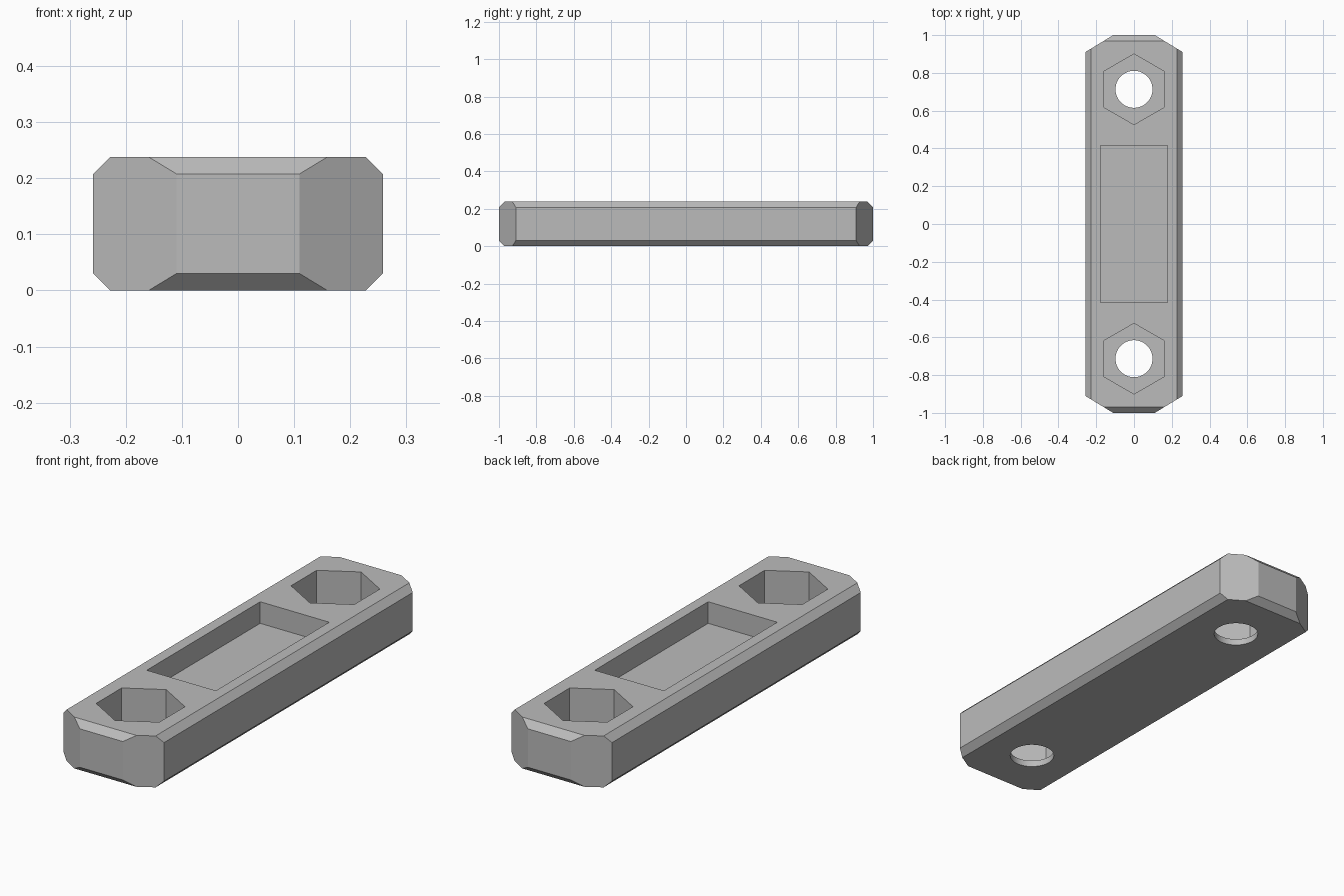
import bpy, bmesh
from math import sin, cos, pi, radians
from mathutils import Vector

cube = bpy.data.objects.get("Cube")
if cube:
    bpy.data.objects.remove(cube, do_unlink=True)

HALF_W, HALF_L, HEIGHT = 0.258, 1.0, 0.238
CHAMFER = 0.03
END_W, SIDE_L = 0.11, 0.91       # where the corner cuts meet the end and the side
HOLE_Y, HOLE_R, HEX_R = 0.713, 0.098, 0.187
HEX_FLOOR = 0.03
POCKET_W, POCKET_L, POCKET_DEPTH = 0.177, 0.415, 0.10
OVER = 0.1                       # how far cutters overshoot the surface

grey = bpy.data.materials.new("plain grey")
grey.use_nodes = True
COLOUR = (0.5, 0.5, 0.5, 1)
grey.diffuse_color = COLOUR
grey.node_tree.nodes["Principled BSDF"].inputs["Base Color"].default_value = COLOUR


def prism(name, outline, z0, z1, planes=()):
    """Extrude an outline upward, then trim it with (point, normal) planes."""
    bm = bmesh.new()
    base = bm.faces.new([bm.verts.new((x, y, z0)) for x, y in outline])
    top = bmesh.ops.extrude_face_region(bm, geom=[base])
    verts = [v for v in top["geom"] if isinstance(v, bmesh.types.BMVert)]
    bmesh.ops.translate(bm, vec=(0, 0, z1 - z0), verts=verts)
    for point, normal in planes:
        cut = bmesh.ops.bisect_plane(bm, geom=bm.verts[:] + bm.edges[:] + bm.faces[:],
                                     dist=1e-5, plane_co=point, plane_no=normal,
                                     clear_outer=True)
        rim = [e for e in cut["geom_cut"] if isinstance(e, bmesh.types.BMEdge)]
        bmesh.ops.contextual_create(bm, geom=rim)
    bmesh.ops.recalc_face_normals(bm, faces=bm.faces)
    mesh = bpy.data.meshes.new(name)
    bm.to_mesh(mesh)
    bm.free()
    mesh.materials.append(grey)
    obj = bpy.data.objects.new(name, mesh)
    bpy.context.collection.objects.link(obj)
    return obj


def polygon(radius, sides, y):
    return [(radius * sin(2 * pi * i / sides), y + radius * cos(2 * pi * i / sides))
            for i in range(sides)]


def rectangle(w, l):
    return [(-w, -l), (w, -l), (w, l), (-w, l)]


# Bar with cut corners, its long and end edges chamfered above and below
outline = [(END_W, -HALF_L), (HALF_W, -SIDE_L), (HALF_W, SIDE_L), (END_W, HALF_L),
           (-END_W, HALF_L), (-HALF_W, SIDE_L), (-HALF_W, -SIDE_L), (-END_W, -HALF_L)]
bevels = []
for z, up in ((CHAMFER, -1), (HEIGHT - CHAMFER, 1)):
    for s in (-1, 1):
        bevels.append((Vector((s * HALF_W, 0, z)), Vector((s, 0, up))))
        bevels.append((Vector((0, s * HALF_L, z)), Vector((0, s, up))))
bar = prism("mounting_bar", outline, 0, HEIGHT, bevels)

# Recess, two hexagonal nut sockets and two through holes
cutters = [prism("recess_cutter", rectangle(POCKET_W, POCKET_L),
                 HEIGHT - POCKET_DEPTH, HEIGHT + OVER)]
for side in (-1, 1):
    y = side * HOLE_Y
    cutters.append(prism("socket_cutter", polygon(HEX_R, 6, y), HEX_FLOOR, HEIGHT + OVER))
    cutters.append(prism("hole_cutter", polygon(HOLE_R, 64, y), -OVER, HEX_FLOOR + OVER))

bpy.ops.object.select_all(action="DESELECT")
bpy.context.view_layer.objects.active = bar
bar.select_set(True)
for cutter in cutters:
    mod = bar.modifiers.new("cut", "BOOLEAN")
    mod.operation, mod.solver, mod.object = "DIFFERENCE", "EXACT", cutter
    bpy.ops.object.modifier_apply(modifier=mod.name)
    bpy.data.objects.remove(cutter, do_unlink=True)
bpy.ops.object.shade_smooth_by_angle(angle=radians(20))
